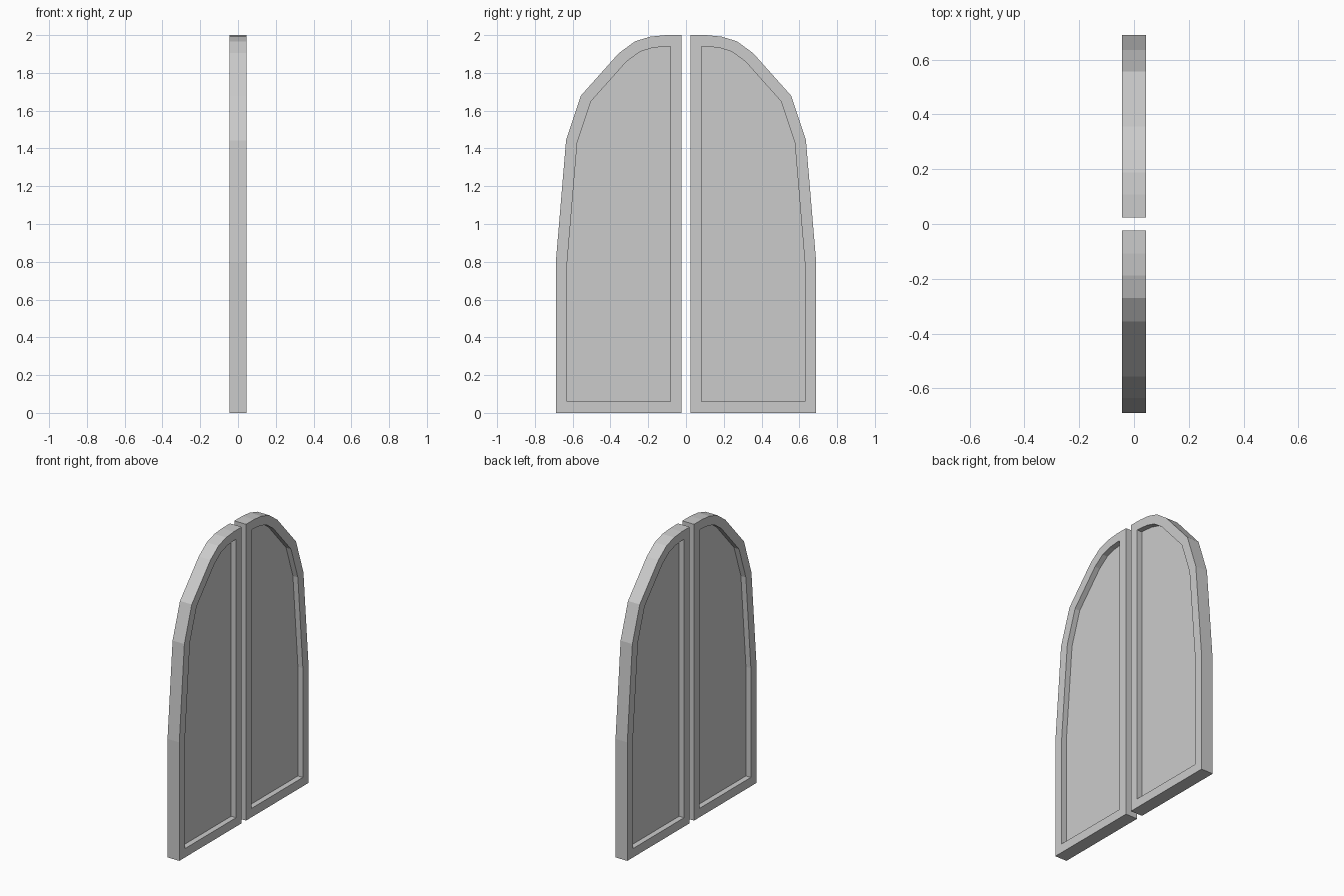
import bpy
import bmesh
from mathutils import Vector

cube = bpy.data.objects.get("Cube")
if cube:
    bpy.data.objects.remove(cube, do_unlink=True)

THICK = 0.088    # door thickness
BORDER = 0.06    # frame width around the sunken panel
RECESS = 0.037   # panel depth on each side

# Outline of one arched leaf: (distance from centre line, height)
OUTLINE = [(0.023, 0), (0.689, 0), (0.689, 0.8), (0.635, 1.443), (0.556, 1.68),
           (0.356, 1.904), (0.27, 1.967), (0.188, 1.992), (0.107, 2), (0.023, 2)]

grey = bpy.data.materials.new("plain_grey")
grey.use_nodes = True
grey.diffuse_color = (0.6, 0.6, 0.6, 1)
grey.node_tree.nodes["Principled BSDF"].inputs["Base Color"].default_value = (0.6, 0.6, 0.6, 1)


def door_leaf(name, side):
    bm = bmesh.new()
    # Solid slab
    sheet = bm.faces.new([bm.verts.new((-THICK / 2, side * y, z)) for y, z in OUTLINE])
    slab = bmesh.ops.extrude_face_region(bm, geom=[sheet], use_keep_orig=True)
    moved = [v for v in slab["geom"] if isinstance(v, bmesh.types.BMVert)]
    bmesh.ops.translate(bm, verts=moved, vec=(THICK, 0, 0))
    bmesh.ops.recalc_face_normals(bm, faces=bm.faces)

    # Sunken panel on both broad sides
    for face in [f for f in bm.faces if abs(f.normal.x) > 0.9]:
        inward = Vector((-RECESS if face.normal.x > 0 else RECESS, 0, 0))
        bmesh.ops.inset_individual(bm, faces=[face], thickness=BORDER, use_even_offset=True)
        panel = bmesh.ops.extrude_discrete_faces(bm, faces=[face])["faces"][0]
        bmesh.ops.translate(bm, verts=panel.verts[:], vec=inward)
    bmesh.ops.recalc_face_normals(bm, faces=bm.faces)

    mesh = bpy.data.meshes.new(name)
    bm.to_mesh(mesh)
    bm.free()
    mesh.materials.append(grey)
    bpy.context.collection.objects.link(bpy.data.objects.new(name, mesh))


door_leaf("back_door_leaf", 1)
door_leaf("front_door_leaf", -1)
